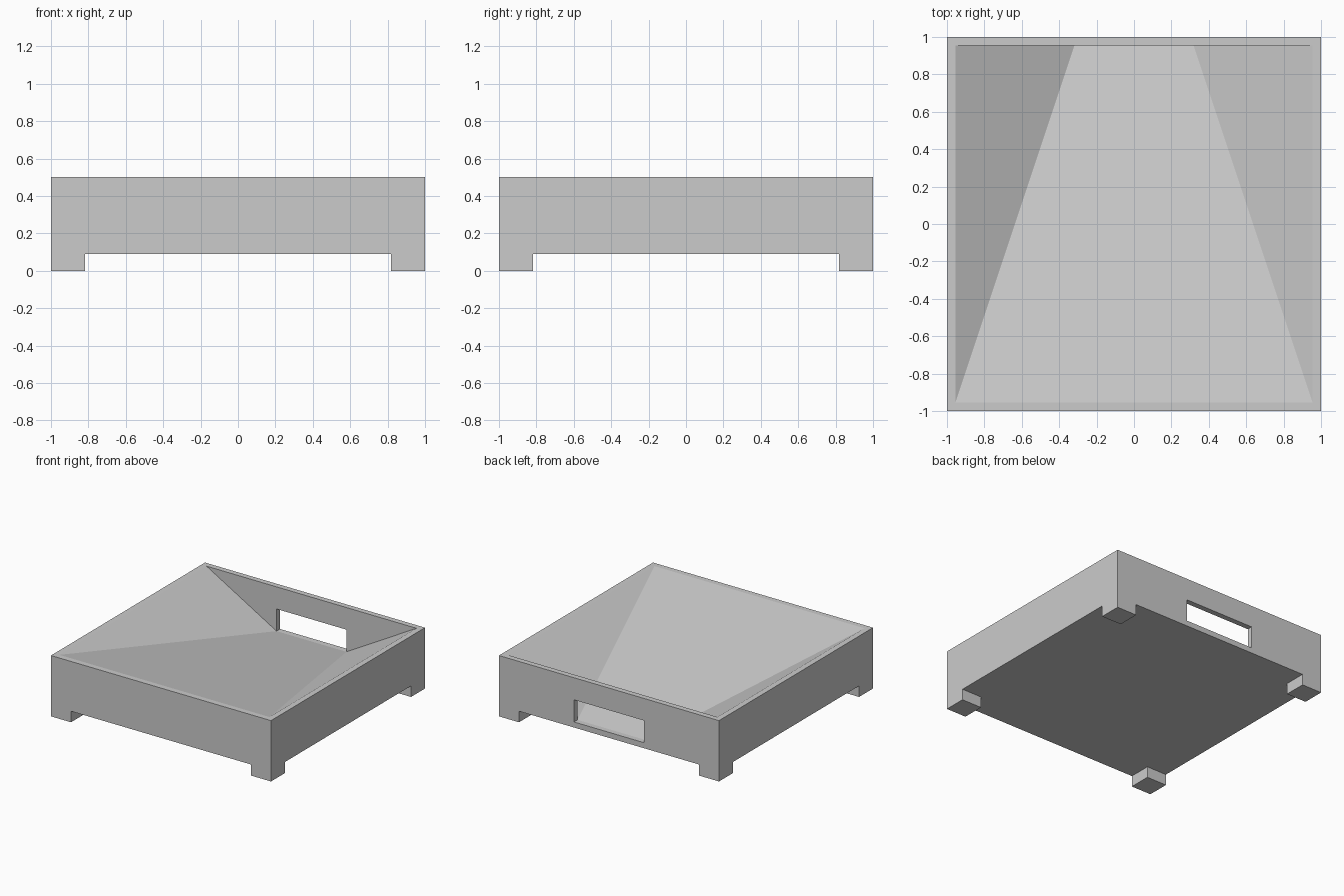
import bpy
import bmesh
from mathutils import Vector

if "Cube" in bpy.data.objects:
    bpy.data.objects.remove(bpy.data.objects["Cube"], do_unlink=True)

U = 1 / 22            # wall thickness, the module of the whole design
TOP = 11 * U
INNER = 1 - U         # inside face of the walls
FLOOR = 3 * U         # lowest point of the funnel
SLOT = 7 * U          # half width of the outlet
FOOT = 4 * U

grey = bpy.data.materials.new("plain grey")
grey.use_nodes = True
colour = (0.6, 0.6, 0.6, 1)
grey.diffuse_color = colour
grey.node_tree.nodes["Principled BSDF"].inputs["Base Color"].default_value = colour


def hull(name, points):
    """Convex solid around a few corner points."""
    bm = bmesh.new()
    verts = [bm.verts.new(p) for p in points]
    bmesh.ops.convex_hull(bm, input=verts)
    bmesh.ops.dissolve_limit(bm, angle_limit=0.001, verts=bm.verts, edges=bm.edges)
    bmesh.ops.recalc_face_normals(bm, faces=bm.faces)
    mesh = bpy.data.meshes.new(name)
    bm.to_mesh(mesh)
    bm.free()
    mesh.materials.append(grey)
    obj = bpy.data.objects.new(name, mesh)
    bpy.context.scene.collection.objects.link(obj)
    return obj


def box(name, low, high):
    return hull(name, [Vector((x, y, z)) for x in (low[0], high[0])
                       for y in (low[1], high[1]) for z in (low[2], high[2])])


def carve(target, cutter):
    """Cut one solid out of another and discard the cutter."""
    cutter.hide_render = True
    mod = target.modifiers.new("carve", 'BOOLEAN')
    mod.operation = 'DIFFERENCE'
    mod.solver = 'EXACT'
    mod.object = cutter
    bpy.context.view_layer.objects.active = target
    bpy.ops.object.modifier_apply(modifier=mod.name)
    bpy.data.objects.remove(cutter, do_unlink=True)


# Square tray block
tray = box("funnel_tray", (-1, -1, 0), (1, 1, TOP))

# Crossing channels underneath leave four corner feet
gap = 1 - FOOT
carve(tray, box("channel_across", (-2, -gap, -1), (2, gap, 2 * U)))
carve(tray, box("channel_along", (-gap, -2, -1), (gap, 2, 2 * U)))

# Funnel: ramp falling to the back with sloping triangular sides
corners = [(x, y, z) for x in (-INNER, INNER) for y in (-INNER, INNER)
           for z in (TOP, TOP + 0.2)]
outlet = [(-SLOT, INNER, FLOOR), (SLOT, INNER, FLOOR)]
carve(tray, hull("funnel_cutter", corners + outlet))

# Outlet slot through the back wall
carve(tray, box("slot_cutter", (-SLOT, INNER, FLOOR), (SLOT, 2, FLOOR + 4 * U)))
